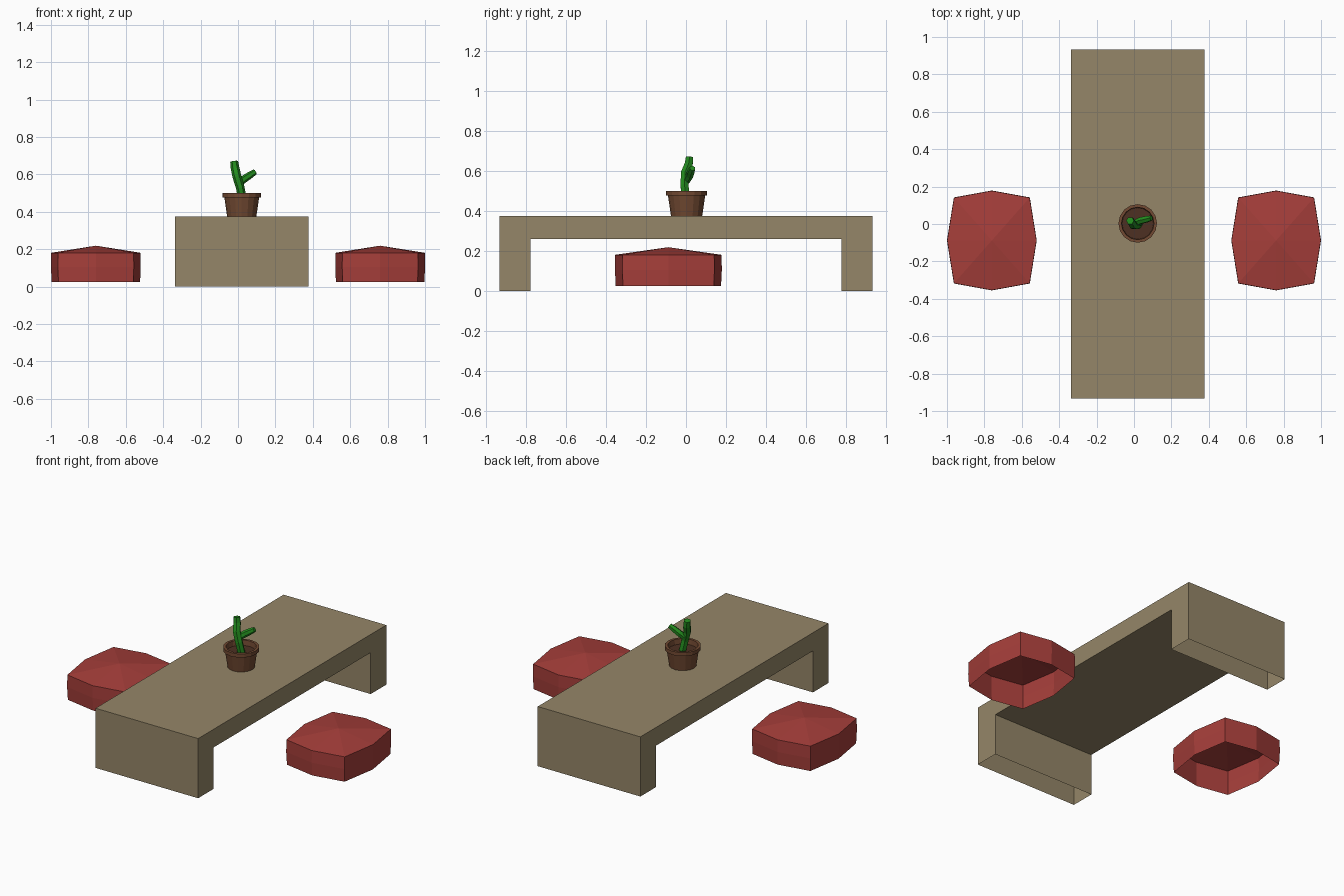
import bpy, bmesh
from math import cos, sin, pi
from mathutils import Vector

if "Cube" in bpy.data.objects:
    bpy.data.objects.remove(bpy.data.objects["Cube"])


def material(name, rgb):
    m = bpy.data.materials.new(name)
    m.diffuse_color = (*rgb, 1)
    m.use_nodes = True
    m.node_tree.nodes["Principled BSDF"].inputs["Base Color"].default_value = m.diffuse_color
    return m


WOOD = material("wood", (0.30, 0.24, 0.138))
RED = material("red_fabric", (0.376, 0.048, 0.042))
CLAY = material("clay", (0.17, 0.068, 0.032))
SOIL = material("soil", (0.075, 0.03, 0.016))
GREEN = material("cactus_green", (0.017, 0.26, 0.013))


def finish(name, bm, mat, recalc=True):
    if recalc:
        bmesh.ops.recalc_face_normals(bm, faces=bm.faces)
    me = bpy.data.meshes.new(name)
    bm.to_mesh(me)
    bm.free()
    me.materials.append(mat)
    ob = bpy.data.objects.new(name, me)
    bpy.context.collection.objects.link(ob)
    return ob


def bridge(bm, a, b):
    n = len(a)
    for i in range(n):
        j = (i + 1) % n
        bm.faces.new((a[i], a[j], b[j], b[i]))


# Table: bridge-shaped profile pulled along x, leg undersides left open
def table():
    x0, x1, y, yi, top, under = -0.336, 0.376, 0.932, 0.778, 0.374, 0.26
    profile = [(-y, 0), (-yi, 0), (-yi, under), (yi, under),
               (yi, 0), (y, 0), (y, top), (-y, top)]
    bm = bmesh.new()
    a = [bm.verts.new((x0, *p)) for p in profile]
    b = [bm.verts.new((x1, *p)) for p in profile]
    for i in range(8):
        if i not in (0, 4):
            j = (i + 1) % 8
            bm.faces.new((a[i], a[j], b[j], b[i]))
    bm.faces.new(a)
    bm.faces.new(b[::-1])
    finish("table", bm, WOOD)


# Floor cushion: bulged eight-point outline, peaked top, open below
def cushion(name, cx):
    cy = -0.088
    outline = [(-0.203, -0.23), (0, -0.267), (0.203, -0.23), (0.24, 0),
               (0.203, 0.23), (0, 0.267), (-0.203, 0.23), (-0.24, 0)]
    bm = bmesh.new()
    rings = [[bm.verts.new((cx + px * s, cy + py * s, z)) for px, py in outline]
             for z, s in ((0.024, 0.985), (0.105, 1.0), (0.181, 0.995))]
    bridge(bm, rings[0], rings[1])
    bridge(bm, rings[1], rings[2])
    peak = bm.verts.new((cx, cy, 0.219))
    t = rings[2]
    for i in range(8):
        bm.faces.new((t[i], t[(i + 1) % 8], peak))
    finish(name, bm, RED)


# Turned shape from a radius/height profile
def lathe(name, profile, mat, centre, sides=16):
    bm = bmesh.new()
    rings = [[bm.verts.new((centre[0] + r * cos(2 * pi * i / sides),
                            centre[1] + r * sin(2 * pi * i / sides), z))
              for i in range(sides)] for r, z in profile]
    for a, b in zip(rings, rings[1:]):
        bridge(bm, a, b)
    bm.faces.new(rings[0][::-1])
    bm.faces.new(rings[-1])
    return finish(name, bm, mat)


# Faceted tube following a path of (x, y, z, radius)
def tube(name, path, mat, sides=6):
    pts = [Vector(p[:3]) for p in path]
    bm = bmesh.new()
    rings = []
    for k, p in enumerate(pts):
        d = (pts[min(k + 1, len(pts) - 1)] - pts[max(k - 1, 0)]).normalized()
        u = d.cross(Vector((0, 1, 0))).normalized()
        v = d.cross(u)
        r = path[k][3]
        rings.append([bm.verts.new(p + r * (u * cos(2 * pi * i / sides) + v * sin(2 * pi * i / sides)))
                      for i in range(sides)])
    for a, b in zip(rings, rings[1:]):
        bridge(bm, a, b)
    bm.faces.new(rings[0][::-1])
    bm.faces.new(rings[-1])
    finish(name, bm, mat)


table()
cushion("left_cushion", -0.76)
cushion("right_cushion", 0.76)

# Pot with overhanging rim, and soil inside
C = (0.02, 0.003)
lathe("pot", [(0.078, 0.375), (0.093, 0.477), (0.103, 0.477), (0.103, 0.5),
              (0.087, 0.5), (0.084, 0.466)], CLAY, C)
lathe("soil", [(0.08, 0.455), (0.083, 0.468)], SOIL, C)

# Cactus trunk and side arm
tube("cactus_trunk", [(0.025, 0.0, 0.46, 0.023), (0.012, -0.008, 0.53, 0.023),
                      (-0.006, -0.004, 0.59, 0.024), (-0.016, 0.014, 0.635, 0.023),
                      (-0.021, 0.018, 0.67, 0.021)], GREEN)
tube("cactus_arm", [(0.0, 0.0, 0.548, 0.018), (0.035, 0.018, 0.577, 0.02),
                    (0.065, 0.025, 0.597, 0.019), (0.092, 0.032, 0.614, 0.015)], GREEN)
